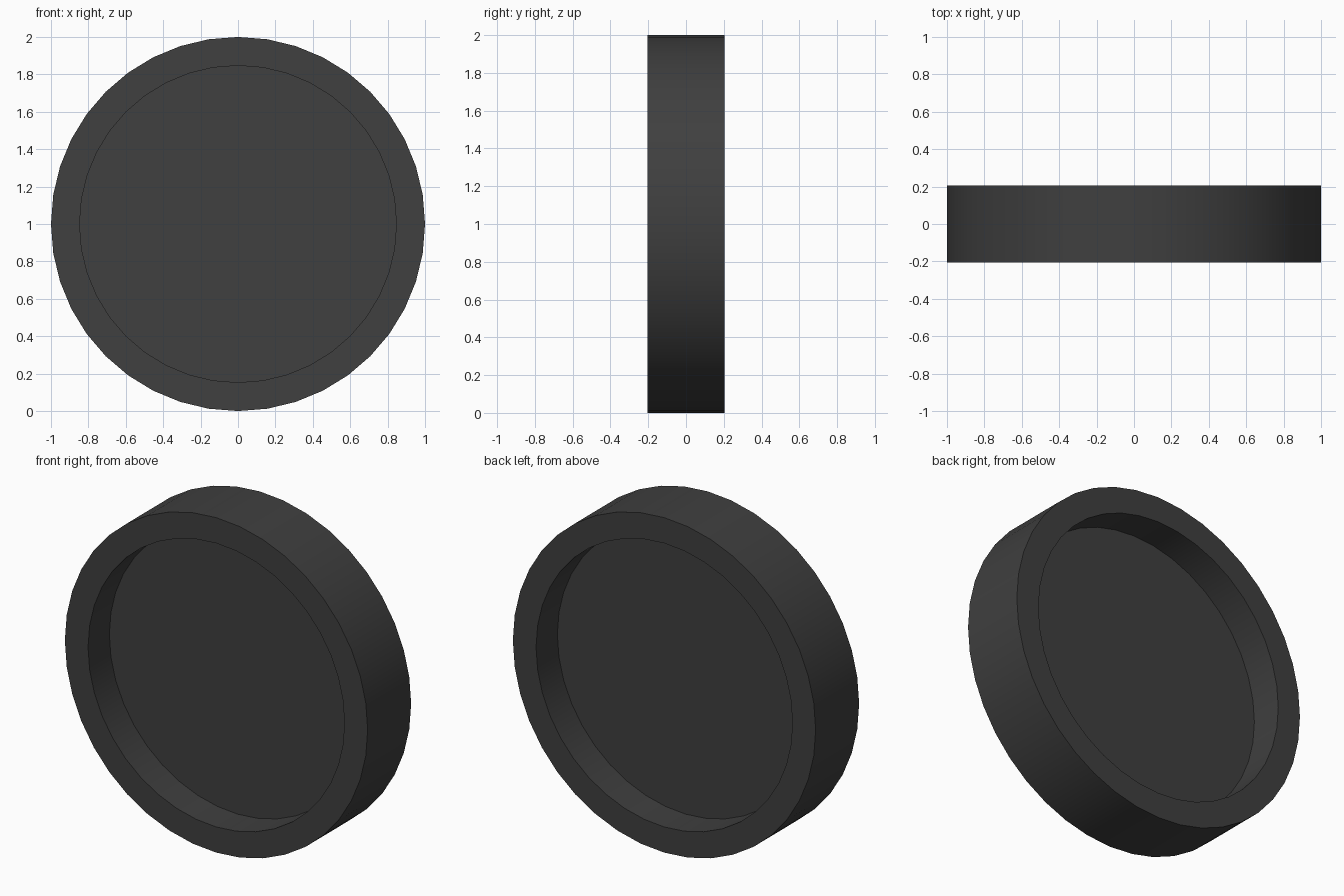
import bpy, bmesh, math

if "Cube" in bpy.data.objects:
    bpy.data.objects.remove(bpy.data.objects["Cube"])

SIDES = 40
R, INNER, HALF, WEB = 1.0, 0.847, 0.205, 0.004

# Closed cross-section (radius, y) from front hub round the rim to the back hub
profile = [(0, -WEB), (INNER, -WEB), (INNER, -HALF), (R, -HALF),
           (R, HALF), (INNER, HALF), (INNER, WEB), (0, WEB)]

# Spin the profile about the y axis
bm = bmesh.new()
verts = [bm.verts.new((0, y, r)) for r, y in profile]
edges = [bm.edges.new(p) for p in zip(verts, verts[1:])]
bmesh.ops.spin(bm, geom=verts + edges, cent=(0, 0, 0), axis=(0, 1, 0),
               angle=math.tau, steps=SIDES)
bmesh.ops.remove_doubles(bm, verts=bm.verts, dist=0.0005)
bmesh.ops.recalc_face_normals(bm, faces=bm.faces)
bmesh.ops.dissolve_limit(bm, angle_limit=0.01, verts=bm.verts, edges=bm.edges)

mesh = bpy.data.meshes.new("recessed_disc")
bm.to_mesh(mesh)
bm.free()
disc = bpy.data.objects.new("recessed_disc", mesh)
disc.location.z = R
bpy.context.collection.objects.link(disc)

# Dark finish
mat = bpy.data.materials.new("dark_grey")
mat.diffuse_color = (0.05, 0.05, 0.05, 1)
mat.use_nodes = True
mat.node_tree.nodes["Principled BSDF"].inputs["Base Color"].default_value = mat.diffuse_color
mesh.materials.append(mat)

# Smooth rim walls, sharp corners
bpy.context.view_layer.objects.active = disc
disc.select_set(True)
bpy.ops.object.shade_smooth_by_angle(angle=math.radians(30))
